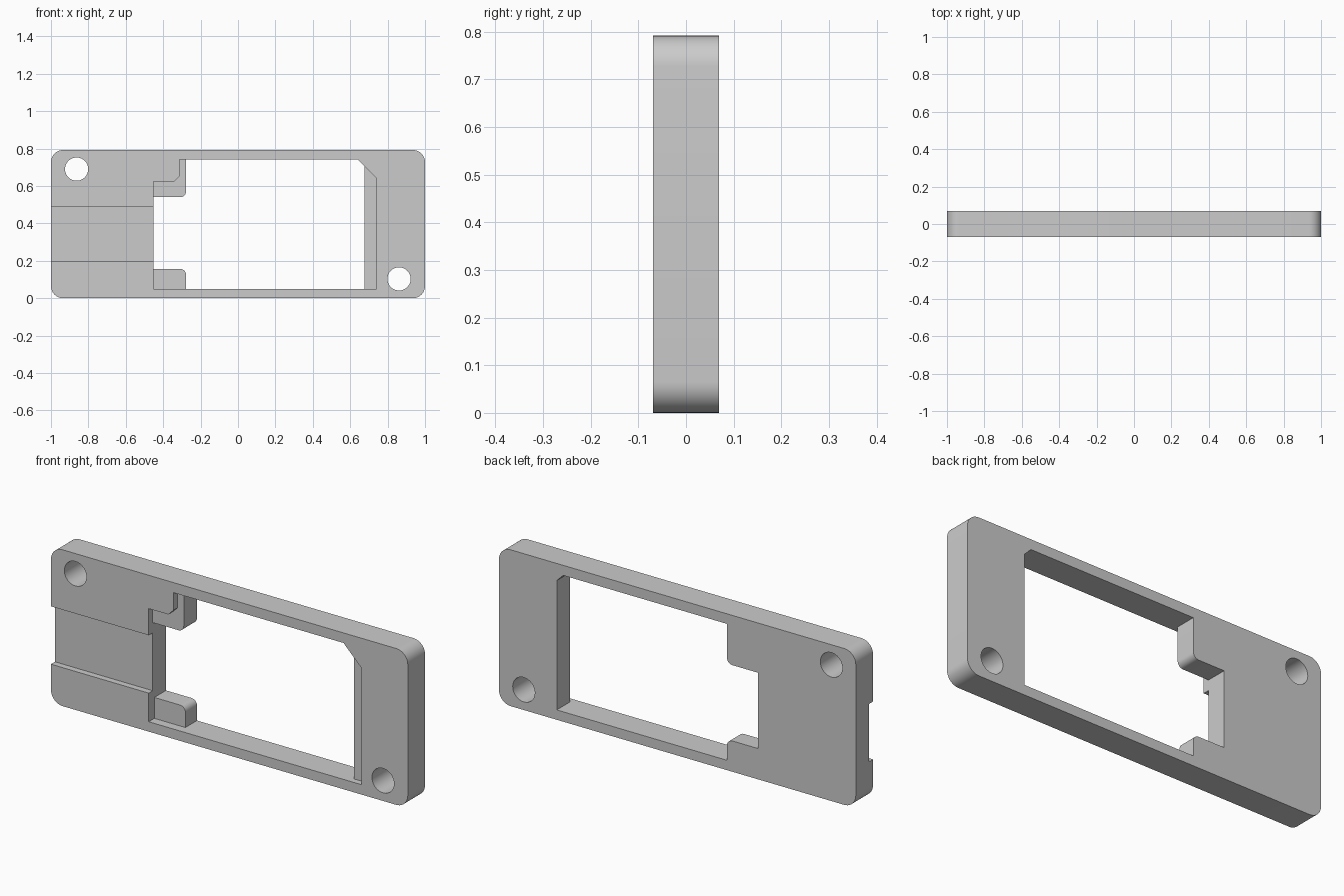
import bpy, bmesh, math

cube = bpy.data.objects.get("Cube")
if cube:
    bpy.data.objects.remove(cube, do_unlink=True)

FRONT, BACK = -0.069, 0.069
HEIGHT = 0.792

grey = bpy.data.materials.new("plain_grey")
grey.use_nodes = True
grey.diffuse_color = (0.6, 0.6, 0.6, 1)
grey.node_tree.nodes["Principled BSDF"].inputs["Base Color"].default_value = (0.6, 0.6, 0.6, 1)


def arc(cx, cz, r, start, end, steps=10):
    """Points of an arc in the x-z plane, angles in degrees."""
    angles = [math.radians(start + (end - start) * i / steps) for i in range(steps + 1)]
    return [(cx + r * math.cos(a), cz + r * math.sin(a)) for a in angles]


def rect(x0, x1, z0, z1):
    return [(x0, z0), (x1, z0), (x1, z1), (x0, z1)]


def prism(name, profile, y0, y1):
    """Extrude an x-z profile along y."""
    bm = bmesh.new()
    face = bm.faces.new([bm.verts.new((x, y0, z)) for x, z in profile])
    ext = bmesh.ops.extrude_face_region(bm, geom=[face])
    moved = [v for v in ext["geom"] if isinstance(v, bmesh.types.BMVert)]
    bmesh.ops.translate(bm, verts=moved, vec=(0, y1 - y0, 0))
    bmesh.ops.recalc_face_normals(bm, faces=bm.faces)
    mesh = bpy.data.meshes.new(name)
    bm.to_mesh(mesh)
    bm.free()
    mesh.materials.append(grey)
    obj = bpy.data.objects.new(name, mesh)
    bpy.context.collection.objects.link(obj)
    return obj


def cut(body, profile, depth=None):
    """Cut a profile from the front to a depth, or right through."""
    end = BACK + 0.1 if depth is None else FRONT + depth
    cutter = prism("cutter", profile, FRONT - 0.1, end)
    cutter.hide_render = True
    bpy.context.view_layer.objects.active = body
    mod = body.modifiers.new("cut", "BOOLEAN")
    mod.operation, mod.solver, mod.object = "DIFFERENCE", "EXACT", cutter
    bpy.ops.object.modifier_apply(modifier=mod.name)
    bpy.data.objects.remove(cutter, do_unlink=True)


# Plate with rounded corners
r = 0.065
outline = (arc(1 - r, r, r, -90, 0) + arc(1 - r, HEIGHT - r, r, 0, 90)
           + arc(r - 1, HEIGHT - r, r, 90, 180) + arc(r - 1, r, r, 180, 270))
plate = prism("bracket_plate", outline, FRONT, BACK)

# Window, leaving two rounded tabs on one side
left, tab, low, top = -0.452, -0.278, 0.05, 0.741
window = [(tab, low), (0.676, low), (0.676, 0.705), (0.64, top), (tab, top)]
window += arc(tab - 0.03, 0.57, 0.03, 0, -90, 6)
window += [(left, 0.54), (left, 0.156)]
window += arc(tab - 0.03, 0.126, 0.03, 90, 0, 6)
cut(plate, window)

# Shallow ledge beside the window
cut(plate, [(0.6, low), (0.74, low), (0.74, 0.641), (0.64, top), (0.6, top)], 0.032)

# Recessed tab fronts
cut(plate, [(left, 0.52), (-0.25, 0.52), (-0.25, top), (-0.313, top),
            (-0.313, 0.652), (-0.342, 0.623), (left, 0.623)], 0.032)
cut(plate, rect(left, -0.25, low, 0.18), 0.045)

# Groove from the window to the outer edge
cut(plate, rect(-1.1, -0.4, 0.195, 0.488), 0.032)

# Screw holes
for x, z in ((-0.863, 0.69), (0.861, 0.103)):
    cut(plate, arc(x, z, 0.062, 0, 352.5, 47))

bpy.ops.object.select_all(action="DESELECT")
plate.select_set(True)
bpy.context.view_layer.objects.active = plate
bpy.ops.object.shade_smooth_by_angle(angle=math.radians(30))
